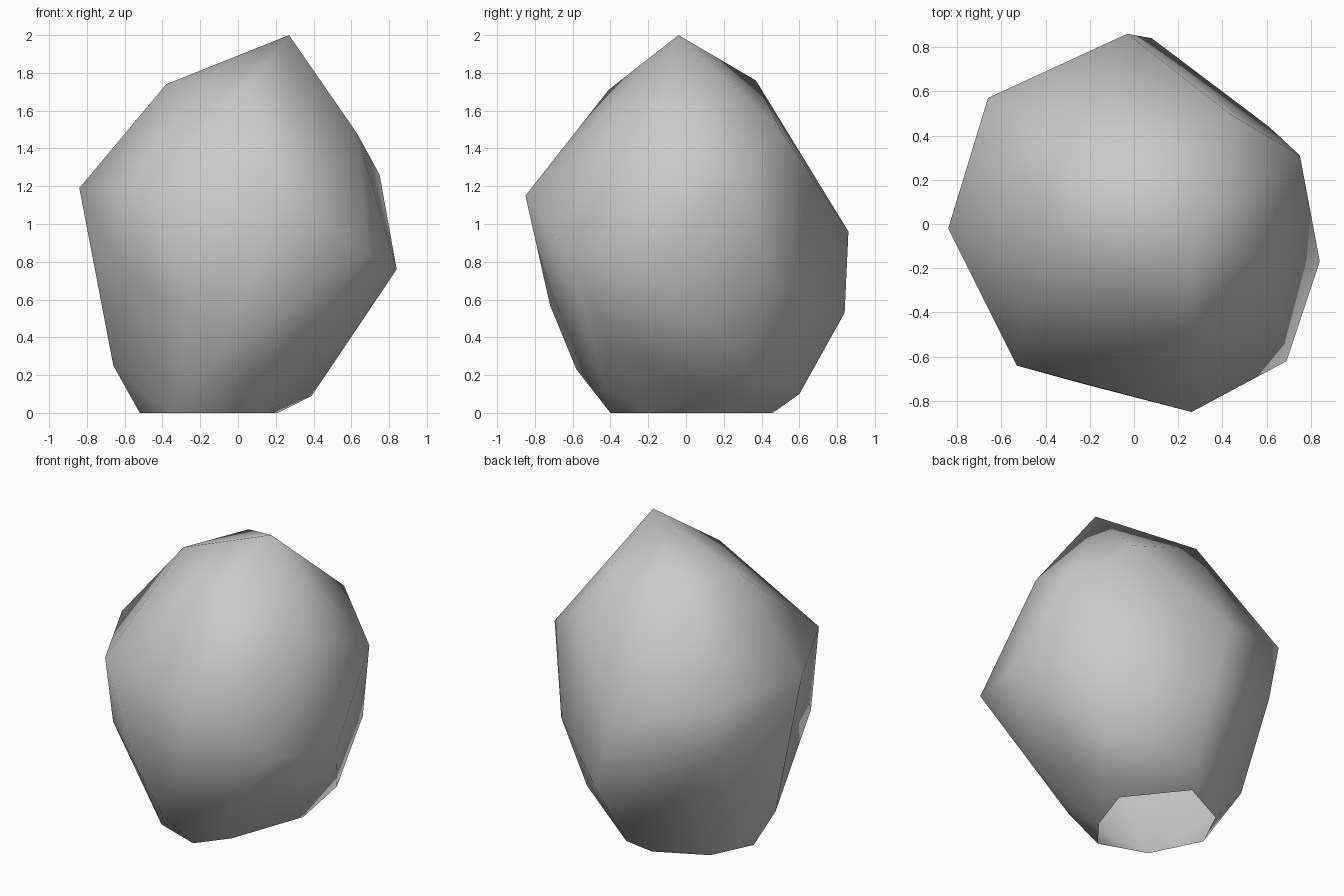
import bpy
import bmesh
from mathutils import Vector

# Remove the default object
default_cube = bpy.data.objects.get("Cube")
if default_cube:
    bpy.data.objects.remove(default_cube, do_unlink=True)


def make_material(name, colour):
    material = bpy.data.materials.new(name)
    material.use_nodes = True
    material.diffuse_color = colour
    shader = next(n for n in material.node_tree.nodes if n.type == "BSDF_PRINCIPLED")
    shader.inputs["Base Color"].default_value = colour
    shader.inputs["Roughness"].default_value = 1.0
    return material


# Corner points of the boulder, listed as rings from the ground upwards
ground_ring = [(x, y, 0) for x, y in (
    (-.05, -.4), (.1, -.21), (.21, .11), (-.07, .46),
    (-.39, .3), (-.52, .03), (-.36, -.29))]
foot_ring = [(-.15, -.58, .23), (.16, -.43, .15), (.39, .13, .09), (.49, .34, .24),
             (.02, .6, .1), (-.6, .29, .25), (-.66, 0, .25), (.42, -.4, .36)]
lower_ring = [(-.24, -.72, .57), (.84, -.17, .76), (.61, .44, .7), (.08, .84, .53),
              (-.61, .54, .8), (-.73, -.06, .78), (-.57, -.5, .71)]
middle_ring = [(.26, -.85, 1.15), (.69, -.62, .85), (.75, .31, 1.26),
               (-.03, .86, .96), (-.66, .57, 1.16), (-.84, -.02, 1.19),
               (-.53, -.64, 1.2)]
crown = [(.04, -.41, 1.71), (.63, -.17, 1.48), (.43, .5, 1.5),
         (-.18, .37, 1.76), (-.38, -.03, 1.74), (.27, -.04, 2)]


def inflate(point, amount):
    """Move a point part of the way out to a round egg shape."""
    width = .85
    direction = Vector((point.x / width, point.y / width, point.z - 1)).normalized()
    egg = Vector((direction.x * width, direction.y * width, direction.z + 1))
    return point.lerp(egg, amount)


def build_boulder(name, corners, material):
    bm = bmesh.new()
    points = [Vector(corner) for corner in corners]
    verts = [bm.verts.new(inflate(point, .25)) for point in points]

    # Wrap the inflated points in a skin, then let it sink back to form dents
    bmesh.ops.convex_hull(bm, input=verts, use_existing_faces=False)
    bmesh.ops.recalc_face_normals(bm, faces=bm.faces[:])
    for vert, point in zip(verts, points):
        vert.co = point
    loose = [v for v in verts if not v.link_faces]
    bmesh.ops.delete(bm, geom=loose, context="VERTS")

    # Leave the underside open where it rests on the ground
    under = [f for f in bm.faces if all(v.co.z < .001 for v in f.verts)]
    bmesh.ops.delete(bm, geom=under, context="FACES")

    # Soft shading over the whole stone
    for face in bm.faces:
        face.smooth = True

    mesh = bpy.data.meshes.new(name)
    bm.to_mesh(mesh)
    bm.free()
    mesh.materials.append(material)
    boulder = bpy.data.objects.new(name, mesh)
    bpy.context.collection.objects.link(boulder)
    return boulder


stone_grey = make_material("stone grey", (.59, .59, .59, 1))
build_boulder("boulder", ground_ring + foot_ring + lower_ring + middle_ring + crown,
              stone_grey)
